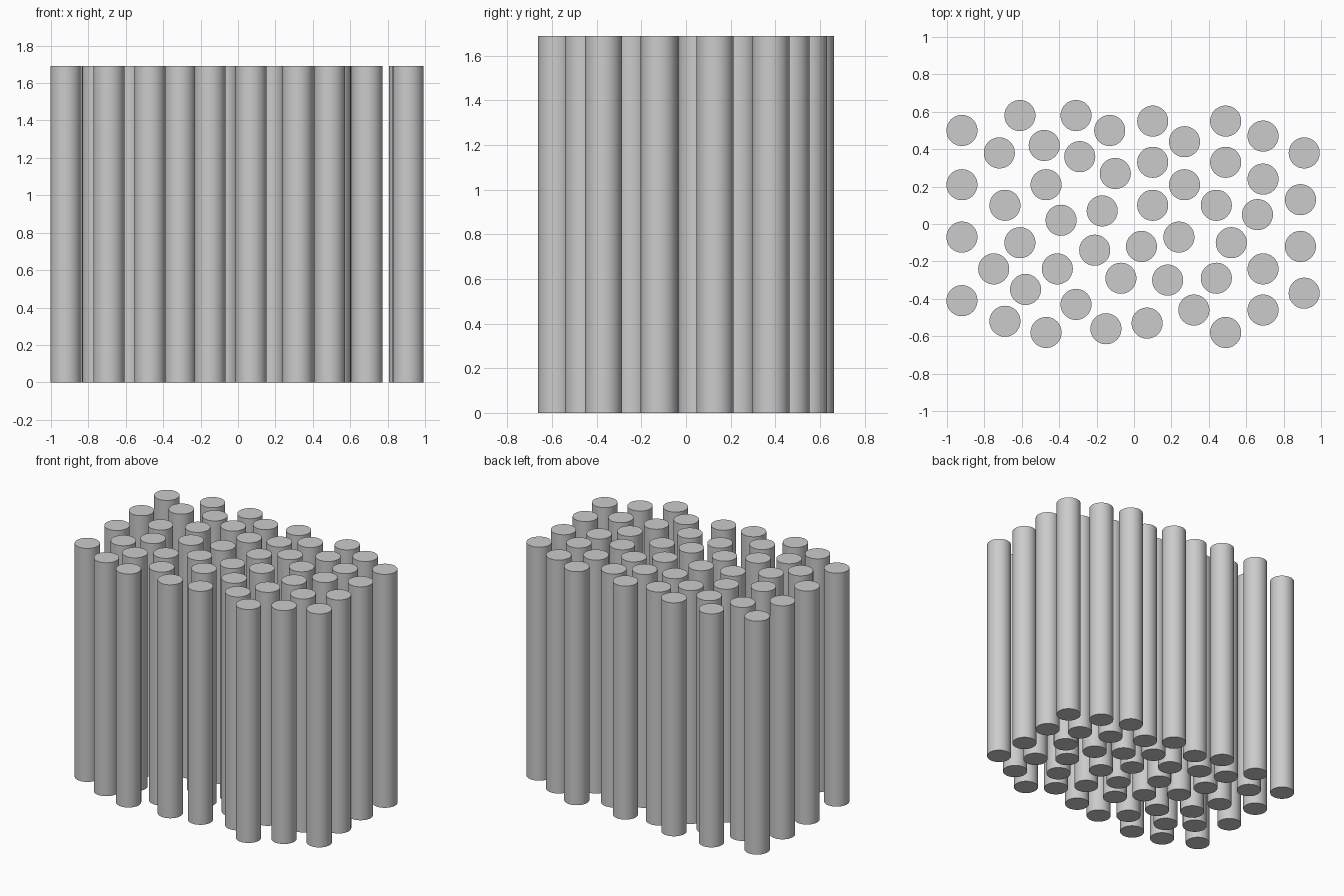
import bpy
import math

# Remove the default cube
default_cube = bpy.data.objects.get("Cube")
if default_cube:
    bpy.data.objects.remove(default_cube, do_unlink=True)

ROD_RADIUS = 0.083
ROD_HEIGHT = 1.69
ROD_SIDES = 48

# Rod centres in hundredths of a unit, keyed by region of the bundle
ROD_CENTRES = {
    "back": [(-92, 50), (-61, 58), (-72, 38), (-48, 42), (-31, 58),
             (-13, 50), (-29, 36), (10, 55), (27, 44), (49, 55),
             (69, 47), (91, 38)],
    "back_middle": [(-92, 21), (-47, 21), (-10, 27), (10, 33), (27, 21),
                    (49, 33), (69, 24), (89, 13)],
    "middle": [(-69, 10), (-39, 2), (-17, 7), (10, 10), (44, 10), (66, 5)],
    "front_middle": [(-92, -7), (-61, -10), (-21, -14), (4, -12),
                     (24, -7), (52, -10), (89, -12)],
    "front": [(-75, -24), (-41, -24), (-7, -29), (18, -30), (44, -29),
              (69, -24), (-58, -35)],
    "outer_front": [(-92, -41), (-31, -43), (32, -46), (69, -46), (91, -37),
                    (-69, -52), (-47, -58), (-15, -56), (7, -53), (49, -58)],
}


def make_material(name, colour):
    material = bpy.data.materials.new(name)
    material.use_nodes = True
    material.diffuse_color = colour
    shader = next(node for node in material.node_tree.nodes
                  if node.type == "BSDF_PRINCIPLED")
    shader.inputs["Base Color"].default_value = colour
    return material


def make_rod_mesh(material):
    """One smooth rod standing on the ground, with crisp flat ends."""
    bpy.ops.mesh.primitive_cylinder_add(
        vertices=ROD_SIDES, radius=ROD_RADIUS, depth=ROD_HEIGHT)
    template = bpy.context.object
    for vertex in template.data.vertices:
        vertex.co.z += ROD_HEIGHT / 2
    bpy.ops.object.shade_smooth_by_angle(angle=math.radians(30))
    mesh = template.data
    mesh.name = "rod"
    mesh.materials.append(material)
    mesh.use_fake_user = True
    bpy.data.objects.remove(template, do_unlink=True)
    return mesh


# Bundle of identical upright rods sharing one mesh
rod_mesh = make_rod_mesh(make_material("plain grey", (0.6, 0.6, 0.6, 1)))
for region, centres in ROD_CENTRES.items():
    for number, (x, y) in enumerate(centres, start=1):
        rod = bpy.data.objects.new(f"{region}_rod_{number}", rod_mesh)
        rod.location = (x / 100, y / 100, 0)
        bpy.context.collection.objects.link(rod)
rod_mesh.use_fake_user = False
